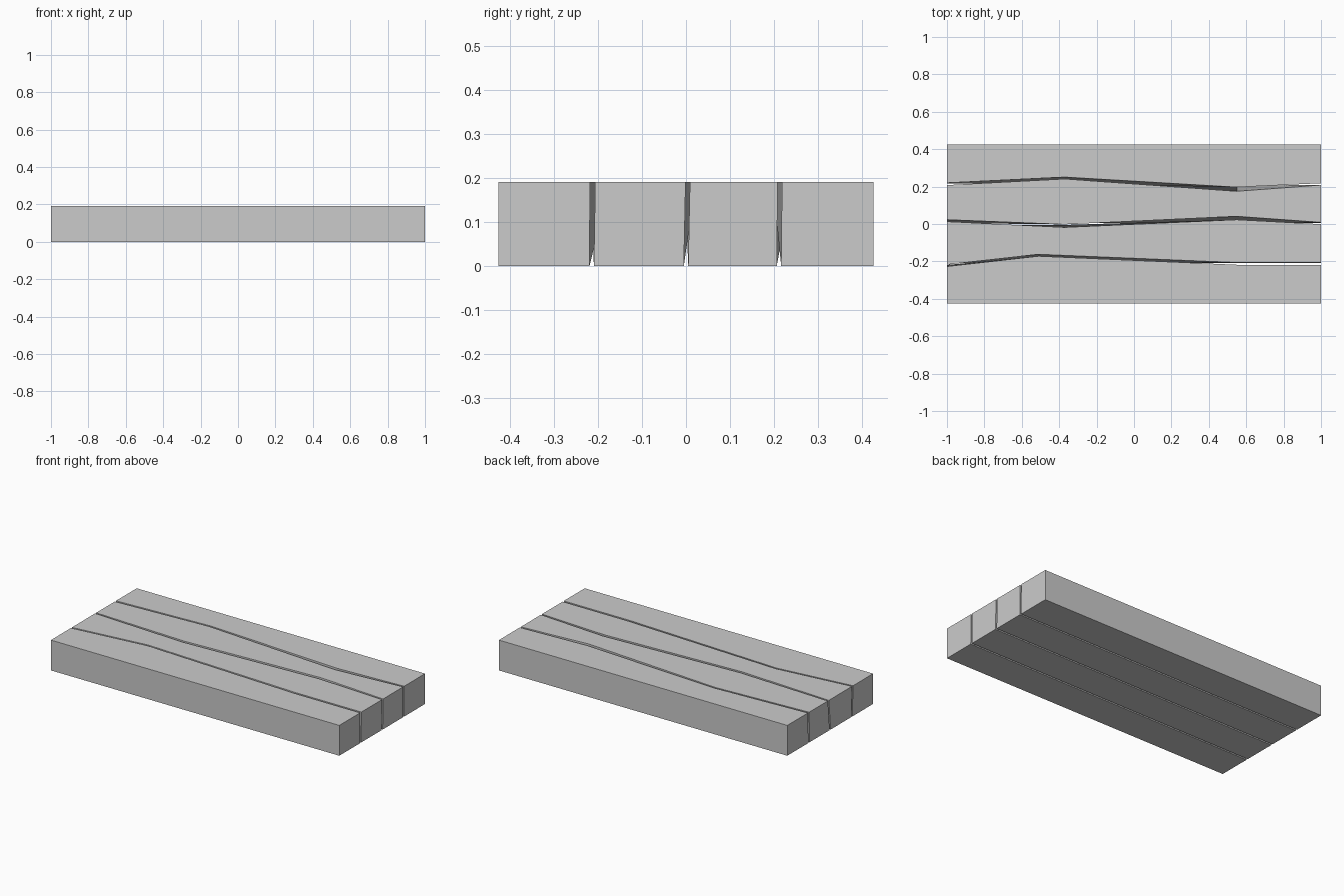
import bpy, bmesh

if "Cube" in bpy.data.objects:
    bpy.data.objects.remove(bpy.data.objects["Cube"])

L, W, H = 1.0, 0.425, 0.19   # half length, half width, height
GAP = 0.005                  # half width of a seam at the underside

# Seams between planks: straight underside position, then top points (x, y, half gap)
SEAMS = [
    (-0.214, [(-1, -0.222, 0.005), (-0.51, -0.167, 0.005), (0.55, -0.212, 0.006), (1, -0.212, 0.006)]),
    (0.0, [(-1, 0.018, 0.005), (-0.37, -0.010, 0.008), (0.55, 0.032, 0.009), (1, 0.004, 0.005)]),
    (0.211, [(-1, 0.214, 0.006), (-0.37, 0.246, 0.005), (0.55, 0.186, 0.011), (1, 0.213, 0.005)]),
]


def edge_points(seam, side):
    """Bottom and top points of one wall of a seam."""
    base, pts = seam
    bottom = [(x, base + side * GAP, 0) for x, y, g in pts]
    top = [(x, y + side * g, H) for x, y, g in pts]
    return bottom, top


def outer_points(y):
    return [(-L, y, 0), (L, y, 0)], [(-L, y, H), (L, y, H)]


def plank(name, near, far):
    """Solid between a near (-y) wall and a far (+y) wall."""
    bm = bmesh.new()
    nb, nt, fb, ft = [[bm.verts.new(p) for p in row] for row in (*near, *far)]
    bm.faces.new(nt + ft[::-1])
    bm.faces.new(fb + nb[::-1])
    for b, t in ((nb, nt), (fb, ft)):
        for i in range(len(b) - 1):
            bm.faces.new((b[i], b[i + 1], t[i + 1], t[i]))
    for i in (0, -1):
        bm.faces.new((nb[i], nt[i], ft[i], fb[i]))
    bmesh.ops.recalc_face_normals(bm, faces=bm.faces)
    me = bpy.data.meshes.new(name)
    bm.to_mesh(me)
    bm.free()
    bpy.context.collection.objects.link(bpy.data.objects.new(name, me))


# Four planks laid side by side
near_walls = [outer_points(-W)] + [edge_points(s, 1) for s in SEAMS]
far_walls = [edge_points(s, -1) for s in SEAMS] + [outer_points(W)]
for i, (near, far) in enumerate(zip(near_walls, far_walls)):
    plank(f"plank_{i + 1}", near, far)
